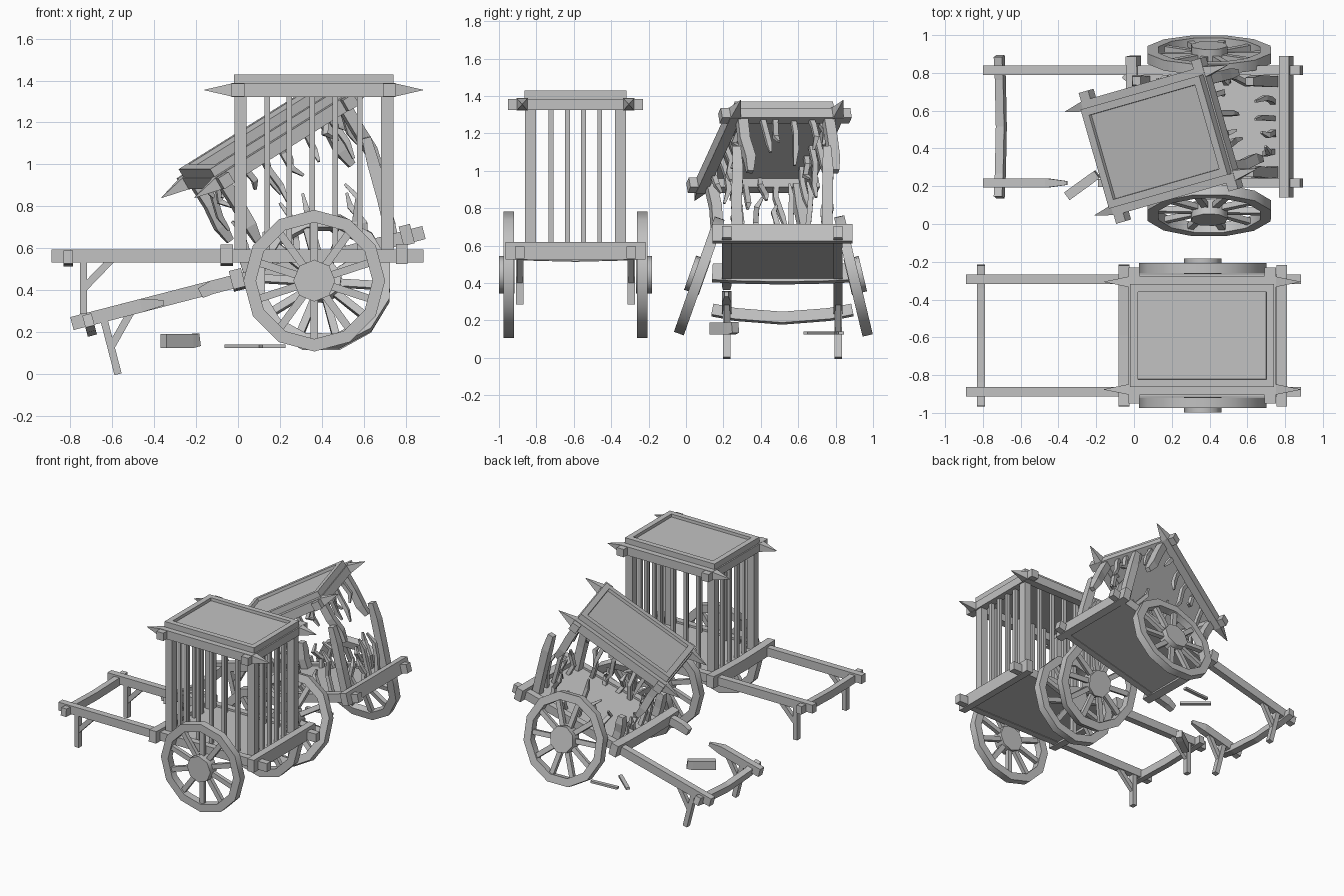
import bpy, bmesh, math, random
from math import radians, pi
from mathutils import Matrix, Vector

random.seed(4)
if "Cube" in bpy.data.objects:
    bpy.data.objects.remove(bpy.data.objects["Cube"])

GREY = (0.54, 0.54, 0.54, 1)
wood = bpy.data.materials.new("grey wood")
wood.use_nodes = True
wood.diffuse_color = GREY
wood.node_tree.nodes["Principled BSDF"].inputs["Base Color"].default_value = GREY


def T(x, y, z):
    return Matrix.Translation((x, y, z))


def R(deg, axis):
    return Matrix.Rotation(radians(deg), 4, axis)


def finish(name, bm, M, smooth=False):
    bmesh.ops.recalc_face_normals(bm, faces=bm.faces)
    mesh = bpy.data.meshes.new(name)
    bm.to_mesh(mesh)
    bm.free()
    mesh.materials.append(wood)
    if smooth:
        mesh.shade_smooth()
        mesh.set_sharp_from_angle(angle=radians(50))
    ob = bpy.data.objects.new(name, mesh)
    bpy.context.collection.objects.link(ob)
    ob.matrix_world = M


def add_box(bm, lo, hi, M=Matrix()):
    lo, hi = Vector(lo), Vector(hi)
    S = Matrix.Diagonal((*(hi - lo), 1))
    bmesh.ops.create_cube(bm, size=1, matrix=M @ Matrix.Translation((lo + hi) / 2) @ S)


def box(name, lo, hi, M):
    bm = bmesh.new()
    add_box(bm, lo, hi)
    finish(name, bm, M)


def beam(name, pts, w, h, M, taper=None):
    """Sweep a w by h rectangle along the points, scaled at each by taper."""
    bm = bmesh.new()
    pts = [Vector(p) for p in pts]
    taper = taper or [1] * len(pts)
    ref = Vector((0, 0, 1)) if abs((pts[-1] - pts[0]).normalized().z) < 0.8 else Vector((1, 0, 0))
    rings = []
    for i, p in enumerate(pts):
        d = (pts[min(i + 1, len(pts) - 1)] - pts[max(i - 1, 0)]).normalized()
        side = d.cross(ref).normalized()
        up = side.cross(d)
        rings.append([bm.verts.new(p + (side * a * w + up * b * h) * taper[i] / 2)
                      for a, b in ((-1, -1), (1, -1), (1, 1), (-1, 1))])
    for r, q in zip(rings, rings[1:]):
        for k in range(4):
            bm.faces.new((r[k], r[(k + 1) % 4], q[(k + 1) % 4], q[k]))
    bm.faces.new(rings[0])
    bm.faces.new(rings[-1])
    finish(name, bm, M)


def splinter(name, base, length, w, M, jitter=0.025, tip=0.45):
    """Broken bar: crooked path ending in a torn tip."""
    base = Vector(base)
    pts = [base]
    for f in (0.4, 0.75, 1):
        off = Vector((random.uniform(-jitter, jitter), random.uniform(-jitter, jitter), f * length))
        pts.append(base + off)
    beam(name, pts, w, w, M, [1, 1, 1, tip])


def wheel(name, M, s):
    """Rim, spokes and hub about the y axis; s is the outward side."""
    bm = bmesh.new()
    prof = [bm.verts.new((r, y, 0)) for r, y in ((0.278, -0.028), (0.338, -0.028), (0.338, 0.028), (0.278, 0.028))]
    edges = [bm.edges.new((prof[i], prof[(i + 1) % 4])) for i in range(4)]
    bmesh.ops.spin(bm, geom=prof + edges, cent=(0, 0, 0), axis=(0, 1, 0), angle=2 * pi, steps=12)
    bmesh.ops.remove_doubles(bm, verts=bm.verts, dist=0.001)
    finish(name + "_rim", bm, M, True)
    bm = bmesh.new()
    for i in range(10):
        add_box(bm, (-0.018, -0.015, 0.07), (0.018, 0.015, 0.29), R(36 * i, 'Y'))
    finish(name + "_spokes", bm, M)
    bm = bmesh.new()
    bmesh.ops.create_cone(bm, cap_ends=True, segments=8, radius1=0.1, radius2=0.1, depth=0.083,
                          matrix=T(0, s * 0.0105, 0) @ R(90, 'X'))
    finish(name + "_hub", bm, M, True)


def base(name, M, broken):
    nose = 0.02 if broken else 0    # the wreck's nose is a little shorter
    tail = 0.865 if broken else 0.885
    # Shafts, one of them snapped on the wreck
    for s in (-1, 1):
        y = s * 0.298
        if broken and s < 0:
            beam(name + "_shaft_tip", [(nose - 0.89, y, 0.563), (-0.53, y, 0.563), (-0.42, y, 0.55)],
                 0.05, 0.064, M, [1, 1, 0.4])
            beam(name + "_shaft_rear", [(-0.24, y, 0.55), (-0.18, y, 0.563), (tail, y, 0.563)],
                 0.05, 0.064, M, [0.8, 1, 1])
        else:
            box(name + "_shaft", (nose - 0.89, y - 0.025, 0.531), (tail, y + 0.025, 0.595), M)
        # Prop leg and its brace
        box(name + "_leg", (nose - 0.755, y - 0.02, 0.286 - 0.6 * nose), (nose - 0.72, y + 0.02, 0.54), M)
        beam(name + "_leg_brace", [(nose - 0.735, y, 0.41), (nose - 0.6, y, 0.55)], 0.03, 0.035, M)
    # Crossbeams, nose and front ones sagging
    for part, x, z, w, h, sag in (("_nose_bar", nose - 0.81, 0.558, 0.045, 0.06, 0.045 if broken else 0.015),
                                  ("_front_crossbeam", -0.053, 0.573, 0.06, 0.09, 0.012)):
        beam(name + part, [(x, y, z - sag * (1 - (y / 0.374) ** 2)) for y in (-0.374, -0.25, 0, 0.25, 0.374)],
             w, h, M)
    box(name + "_rear_crossbeam", (0.755, -0.374, 0.525), (0.81, 0.374, 0.62), M)
    box(name + "_floor", (-0.04, -0.285, 0.535), (0.77, 0.285, 0.58), M)


def roof(name, M):
    # Slab with a flat rim and a sunken panel
    bm = bmesh.new()
    add_box(bm, (-0.02, -0.273, 1.38), (0.742, 0.273, 1.43))
    top = max(bm.faces, key=lambda f: f.calc_center_median().z)
    for thickness in (0.058, 0.002):
        bmesh.ops.inset_region(bm, faces=[top], thickness=thickness)
    bmesh.ops.translate(bm, verts=top.verts, vec=(0, 0, -0.022))
    finish(name + "_roof", bm, M)
    # Edge beams with pointed ends
    for x in (0.0, 0.722):
        box(name + "_roof_crossbeam", (x - 0.03, -0.36, 1.325), (x + 0.03, 0.36, 1.385), M)
    for s in (-1, 1):
        y = s * 0.285
        box(name + "_roof_side_beam", (-0.03, y - 0.03, 1.322), (0.752, y + 0.03, 1.388), M)
        for x, tip in ((-0.03, -0.16), (0.752, 0.882)):
            beam(name + "_spike", [(x, y, 1.355), (tip, y, 1.355)], 0.055, 0.062, M, [1, 0.04])


POSTS = [(x, y) for x in (0.012, 0.712) for y in (-0.24, 0.24)]
BARS = [(x, y) for x in (0.14, 0.245, 0.355, 0.465, 0.58) for y in (-0.24, 0.24)]
BARS += [(x, y) for x in (0.012, 0.712) for y in (-0.13, -0.043, 0.043, 0.13)]

# Whole cart
A = T(0, -0.591, 0)
base("cart", A, False)
roof("cart", A)
for x, y in POSTS:
    box("cart_post", (x - 0.029, y - 0.029, 0.57), (x + 0.029, y + 0.029, 1.34), A)
for x, y in BARS:
    box("cart_bar", (x - 0.013, y - 0.013, 0.57), (x + 0.013, y + 0.013, 1.39), A)
for s in (-1, 1):
    wheel("cart_wheel", A @ T(0.364, s * 0.356, 0.445), s)

# Wrecked cart, nose down, with its roof torn loose
TILT = R(-14.5, 'Y')
B = T(0.045, 0.515, 0.457) @ TILT @ T(0.005, 0, -0.563)
ROOF = T(0.13, 0.44, 1.13) @ R(16, 'Z') @ R(-31, 'Y') @ T(-0.36, 0, -1.38)
base("wreck", B, True)
roof("wreck", ROOF)
wheel("wreck_wheel", T(0.398, 0.071, 0.438) @ R(-19.5, 'X') @ TILT, -1)
wheel("wreck_wheel", T(0.398, 0.895, 0.438) @ R(13.5, 'X') @ TILT, 1)
for x, y in POSTS:
    splinter("wreck_post_stump", (x, y, 0.57), 0.5 if x > 0.5 else 0.2, 0.058, B, 0.006, 0.75)
    splinter("wreck_post_top", (x, y, 1.34), -0.33, 0.056, ROOF, 0.008, 0.6)
for x, y in BARS:
    splinter("wreck_bar_stump", (x, y, 0.57), random.uniform(0.12, 0.32), 0.028, B)
    splinter("wreck_bar_top", (x, y, 1.39), -random.uniform(0.12, 0.34), 0.028, ROOF)

# Loose pieces by the wreck
beam("loose_shaft_piece", [(-0.1, 0, 0), (0.06, 0, 0), (0.1, 0, 0.006)], 0.05, 0.066,
     T(-0.275, 0.205, 0.157) @ R(36, 'Z'), [1, 1, 0.9])
beam("loose_bar", [(0.225, 0.83, 0.132), (0.01, 0.815, 0.132)], 0.028, 0.016, Matrix())
beam("loose_splinter", [(0.11, 0.64, 0.132), (-0.055, 0.785, 0.132)], 0.028, 0.016, Matrix())
